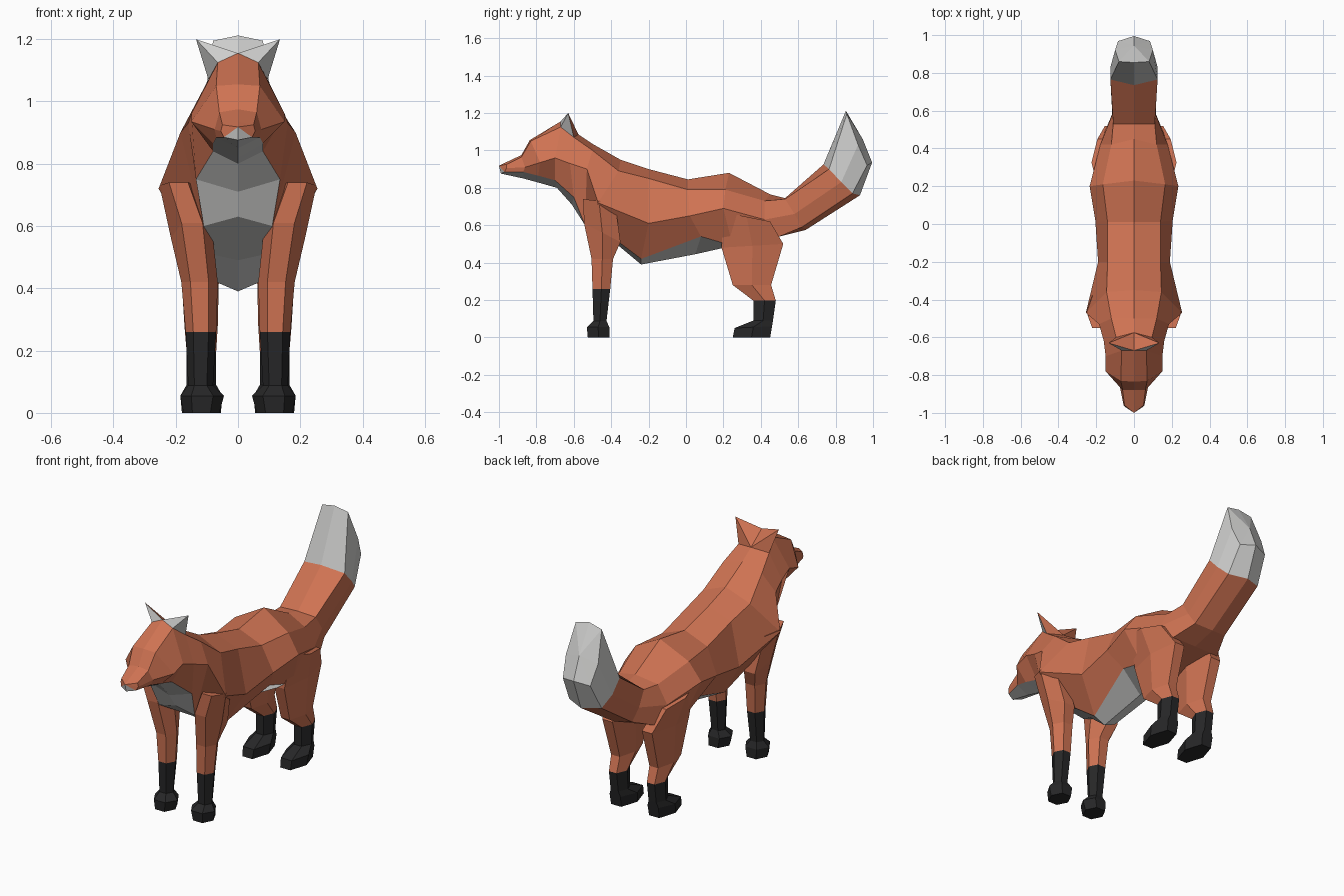
import bpy, bmesh

if "Cube" in bpy.data.objects:
    bpy.data.objects.remove(bpy.data.objects["Cube"])


def material(name, rgb):
    m = bpy.data.materials.new(name)
    m.diffuse_color = (*rgb, 1)
    m.use_nodes = True
    m.node_tree.nodes["Principled BSDF"].inputs["Base Color"].default_value = m.diffuse_color
    return m


MATS = [material("rust_orange", (0.62, 0.17, 0.085)),
        material("soft_white", (0.62, 0.62, 0.61)),
        material("charcoal", (0.02, 0.02, 0.021))]
ORANGE, WHITE, BLACK = 0, 1, 2


def finish(name, bm):
    bmesh.ops.recalc_face_normals(bm, faces=bm.faces)
    me = bpy.data.meshes.new(name)
    bm.to_mesh(me)
    bm.free()
    for m in MATS:
        me.materials.append(m)
    ob = bpy.data.objects.new(name, me)
    bpy.context.collection.objects.link(ob)
    return ob


def mirrored(half):
    """Half ring from top centre to bottom centre -> closed ring."""
    return half + [(-x, y, z) for x, y, z in half[-2:0:-1]]


def loft(name, rings, colour, tip=None):
    """Skin closed rings; colour(ring, segment) picks the material."""
    bm = bmesh.new()
    rows = [[bm.verts.new(p) for p in r] for r in rings]
    n = len(rows[0])
    for i in range(len(rows) - 1):
        for j in range(n):
            k = (j + 1) % n
            f = bm.faces.new((rows[i][j], rows[i][k], rows[i + 1][k], rows[i + 1][j]))
            f.material_index = colour(i, j)
    first = bm.faces.new(rows[0])
    first.material_index = colour(0, 0)
    if tip:
        t = bm.verts.new(tip)
        for j in range(n):
            f = bm.faces.new((rows[-1][j], rows[-1][(j + 1) % n], t))
            f.material_index = colour(len(rows) - 1, j)
    else:
        bm.faces.new(rows[-1]).material_index = colour(len(rows) - 2, 0)
    return finish(name, bm)


# Half sections: top centre, top edge, side, lower edge, bottom centre
rump = [(0, .53, .745), (.11, .53, .74), (.115, .58, .66), (.10, .62, .59), (0, .64, .575)]
torso = [
    rump,
    [(0, .45, .765), (.12, .42, .73), (.178, .42, .63), (.15, .50, .54), (0, .50, .54)],
    [(0, .23, .88), (.165, .21, .79), (.235, .20, .69), (.16, .25, .49), (0, .25, .49)],
    [(0, .01, .845), (.14, .01, .79), (.205, .02, .65), (.14, .08, .54), (0, .05, .445)],
    [(0, -.20, .90), (.14, -.20, .85), (.19, -.20, .61), (.07, -.24, .42), (0, -.24, .39)],
    [(0, -.35, .95), (.145, -.36, .89), (.255, -.47, .72), (.09, -.36, .51), (0, -.36, .49)],
    [(0, -.50, 1.035), (.12, -.50, 1.0), (.185, -.53, .90), (.11, -.54, .60), (0, -.555, .63)],
]
head = [
    [(0, -.575, 1.085), (.095, -.60, 1.07), (.16, -.62, .93), (.135, -.60, .75), (0, -.61, .71)],
    [(0, -.67, 1.155), (.065, -.67, 1.125), (.15, -.70, .96), (.08, -.70, .84), (0, -.69, .80)],
    [(0, -.835, 1.055), (.07, -.83, 1.05), (.15, -.78, .935), (.08, -.79, .865), (0, -.76, .82)],
    [(0, -.88, .975), (.06, -.88, .965), (.075, -.86, .91), (.07, -.87, .885), (0, -.87, .85)],
    [(0, -.965, .935), (.05, -.96, .925), (.055, -.96, .905), (.045, -.97, .885), (0, -.99, .876)],
]
# White belly, chest, throat and jaw run along the two lowest segments
loft("body_and_head", [mirrored(r) for r in torso + head],
     lambda i, j: WHITE if j in (3, 4) and i >= 2 else ORANGE, tip=(0, -1.0, .918))

# Tail with white end
tail_mid = [(0, .735, .925), (.125, .765, .90), (.125, .83, .83), (.10, .89, .77), (0, .93, .76)]
tail_end = [(0, .855, 1.212), (.08, .86, 1.195), (.10, .92, 1.03), (.085, .968, .92), (0, .995, .935)]
loft("tail", [mirrored(r) for r in (rump, tail_mid, tail_end)],
     lambda i, j: WHITE if i >= 1 else ORANGE, tip=(0, .945, 1.06))


def leg_ring(x0, x1, y0, y1, zf, zb):
    """Six-sided leg section, front height zf and back height zb."""
    xm, h, ym, zm = (x0 + x1) / 2, (x1 - x0) / 4, (y0 + y1) / 2, (zf + zb) / 2
    return [(xm - h, y0, zf), (xm + h, y0, zf), (x1, ym, zm),
            (xm + h, y1, zb), (xm - h, y1, zb), (x0, ym, zm)]


front_leg = [(.06, .175, -.525, -.41, 0, 0), (.045, .185, -.53, -.41, .055, .055),
             (.08, .16, -.495, -.425, .088, .088), (.07, .168, -.50, -.405, .26, .26),
             (.065, .182, -.505, -.39, .42, .42), (.08, .215, -.545, -.35, .61, .51),
             (.13, .252, -.55, -.38, .74, .72)]
hind_leg = [(.055, .18, .25, .45, 0, 0), (.05, .185, .26, .46, .05, .06),
            (.07, .165, .36, .465, .09, .09), (.07, .165, .36, .48, .197, .197),
            (.065, .172, .25, .455, .28, .28), (.06, .185, .19, .52, .48, .50),
            (.10, .225, .20, .45, .67, .62)]
for label, spec in (("front_leg", front_leg), ("hind_leg", hind_leg)):
    for side, s in (("left", 1), ("right", -1)):
        rings = [[(s * x, y, z) for x, y, z in leg_ring(*r)] for r in spec]
        loft(f"{label}_{side}", rings, lambda i, j: BLACK if i < 3 else ORANGE)

# Ears: white in front, orange behind and between
for side, s in (("left", 1), ("right", -1)):
    bm = bmesh.new()
    pts = [(0, -.67, 1.155), (.065, -.67, 1.125), (.095, -.60, 1.07), (0, -.575, 1.085), (.135, -.63, 1.2)]
    a, b, c, d, t = [bm.verts.new((s * x, y, z)) for x, y, z in pts]
    for f, m in (((a, b, t), WHITE), ((b, c, t), WHITE), ((c, d, t), ORANGE),
                 ((d, a, t), ORANGE), ((a, b, c, d), ORANGE)):
        bm.faces.new(f).material_index = m
    finish(f"ear_{side}", bm)
